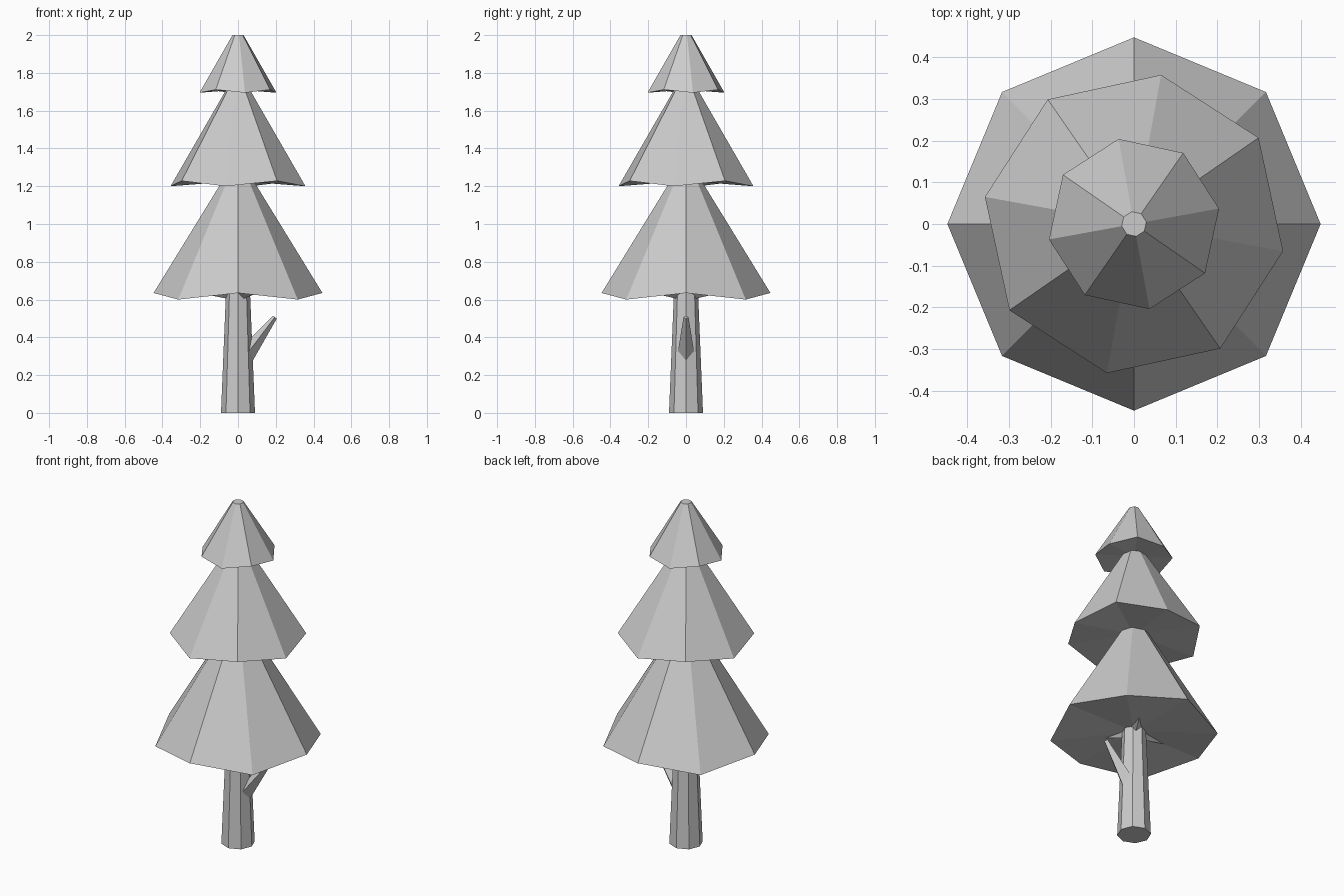
import bpy
import bmesh
from math import cos, sin, pi, radians
from mathutils import Vector

if "Cube" in bpy.data.objects:
    bpy.data.objects.remove(bpy.data.objects["Cube"])


def finish(name, bm):
    bmesh.ops.recalc_face_normals(bm, faces=bm.faces)
    mesh = bpy.data.meshes.new(name)
    bm.to_mesh(mesh)
    bm.free()
    obj = bpy.data.objects.new(name, mesh)
    bpy.context.collection.objects.link(obj)
    return obj


def taper(name, start, end, r0, r1, sides):
    """Straight tapered limb between two points."""
    start, end = Vector(start), Vector(end)
    axis = end - start
    bm = bmesh.new()
    bmesh.ops.create_cone(bm, cap_ends=True, segments=sides, radius1=r0,
                          radius2=r1, depth=axis.length)
    bmesh.ops.translate(bm, verts=bm.verts, vec=(0, 0, axis.length / 2))
    obj = finish(name, bm)
    obj.location = start
    # local Y stays level so the section is an upright diamond
    obj.rotation_euler = axis.to_track_quat('Z', 'Y').to_euler()
    return obj


def tier(name, z0, z1, r, turn, low_first):
    """Eight-sided foliage cone whose rim corners alternate in height."""
    bm = bmesh.new()
    bottom, top = [], []
    lift = r * 0.078
    for i in range(8):
        a = radians(turn) + i * pi / 4
        low = (i % 2 == 0) == low_first
        bottom.append(bm.verts.new((r * cos(a), r * sin(a), z0 if low else z0 + lift)))
        top.append(bm.verts.new((0.145 * r * cos(a), 0.145 * r * sin(a), z1)))
    centre = bm.verts.new((0, 0, z0 + lift))
    for i in range(8):
        j = (i + 1) % 8
        bm.faces.new((bottom[i], bottom[j], top[j], top[i]))
        bm.faces.new((bottom[j], bottom[i], centre))
    bm.faces.new(top)
    return finish(name, bm)


# Trunk
bm = bmesh.new()
bmesh.ops.create_cone(bm, cap_ends=True, segments=8, radius1=0.09,
                      radius2=0.062, depth=0.68)
bmesh.ops.translate(bm, verts=bm.verts, vec=(0, 0, 0.34))
finish("trunk", bm)

# Bare low branch
taper("low_branch", (0.0, 0, 0.25), (0.195, 0, 0.507), 0.055, 0.013, 4)

# Three upper branches running into the foliage
for k, deg in enumerate((60, 180, 300)):
    a = radians(deg)
    taper(f"upper_branch_{k + 1}", (0, 0, 0.632),
          (0.3 * cos(a), 0.3 * sin(a), 0.665), 0.038, 0.012, 4)

# Foliage tiers
tier("lower_foliage", 0.60, 1.257, 0.447, 0, False)
tier("middle_foliage", 1.20, 1.73, 0.363, -10.3, True)
tier("top_foliage", 1.695, 2.0, 0.207, 10.3, True)
